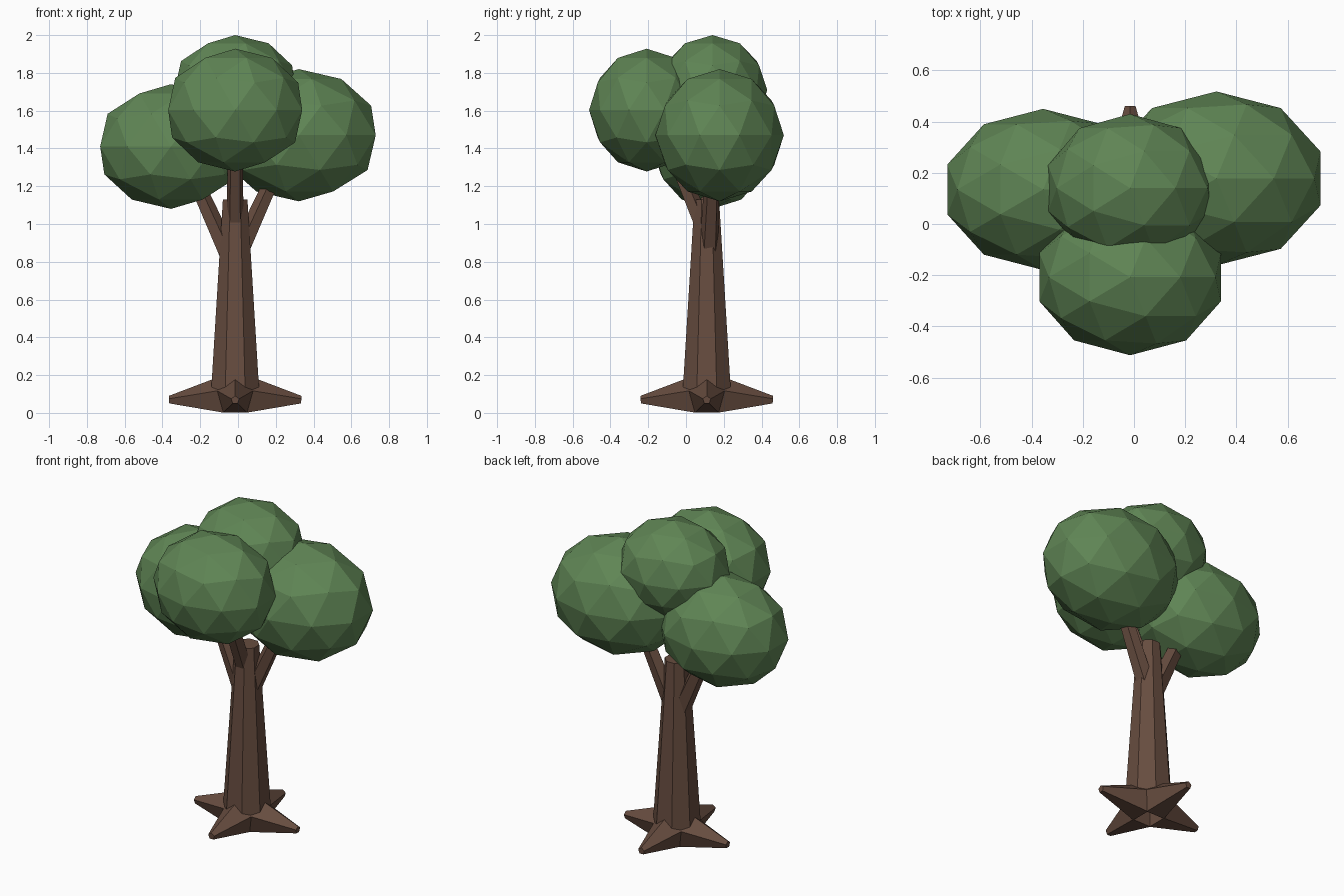
import bpy, bmesh, math
from mathutils import Vector

if "Cube" in bpy.data.objects:
    bpy.data.objects.remove(bpy.data.objects["Cube"])


def material(name, rgb):
    m = bpy.data.materials.new(name)
    m.diffuse_color = (*rgb, 1)
    m.use_nodes = True
    m.node_tree.nodes["Principled BSDF"].inputs["Base Color"].default_value = m.diffuse_color
    return m


BARK = material("bark brown", (0.135, 0.073, 0.050))
LEAF = material("leaf green", (0.115, 0.235, 0.090))


def finish(name, bm, mat):
    bmesh.ops.recalc_face_normals(bm, faces=bm.faces)
    me = bpy.data.meshes.new(name)
    bm.to_mesh(me)
    bm.free()
    me.materials.append(mat)
    ob = bpy.data.objects.new(name, me)
    bpy.context.collection.objects.link(ob)
    return ob


def taper(name, a, b, ra, rb, sides, up, turn=0.0):
    """Flat-sided tapered limb from a to b; first corner points towards 'up'."""
    a, b, up = Vector(a), Vector(b), Vector(up)
    axis = (b - a).normalized()
    u = (up - axis * up.dot(axis)).normalized()
    v = axis.cross(u)
    bm = bmesh.new()
    rings = []
    for p, r in ((a, ra), (b, rb)):
        angles = [turn + math.tau * k / sides for k in range(sides)]
        rings.append([bm.verts.new(p + (u * math.cos(t) + v * math.sin(t)) * r) for t in angles])
    for k in range(sides):
        j = (k + 1) % sides
        bm.faces.new((rings[0][k], rings[0][j], rings[1][j], rings[1][k]))
    bm.faces.new(rings[0])
    bm.faces.new(rings[1])
    return finish(name, bm, BARK)


CX, CY = -0.015, 0.11

# Eight-sided trunk with flats facing the axes
c8 = math.cos(math.pi / 8)
taper("trunk", (CX, CY, 0.12), (CX, CY, 1.13), 0.127 / c8, 0.065 / c8, 8, (1, 0, 0), math.pi / 8)

# Four five-sided roots
for i in range(4):
    d = Vector((math.cos(i * math.pi / 2), math.sin(i * math.pi / 2), 0))
    base = Vector((CX, CY, 0.088)) + d * 0.065
    tip = Vector((CX, CY, 0.068)) + d * 0.35
    taper(f"root_{i + 1}", base, tip, 0.108, 0.022, 5, (0, 0, 1))

# Three branches reaching into the leaves
taper("left_branch", (-0.035, 0.115, 0.80), (-0.22, 0.125, 1.21), 0.055, 0.043, 5, (0, 0, 1))
taper("right_branch", (0.00, 0.12, 0.83), (0.20, 0.14, 1.27), 0.053, 0.040, 5, (0, 0, 1))
taper("front_branch", (CX, 0.13, 0.88), (CX, -0.08, 1.40), 0.048, 0.042, 5, (0, 0, 1))

# Four faceted leaf clumps: centre, radii
CLUMPS = {
    "front_leaves": ((-0.015, -0.208, 1.603), (0.373, 0.305, 0.325)),
    "top_leaves": ((-0.015, 0.14, 1.71), (0.337, 0.29, 0.29)),
    "right_leaves": ((0.322, 0.178, 1.47), (0.428, 0.34, 0.35)),
    "left_leaves": ((-0.355, 0.135, 1.41), (0.394, 0.315, 0.33)),
}
for name, (centre, radii) in CLUMPS.items():
    bm = bmesh.new()
    bmesh.ops.create_icosphere(bm, subdivisions=2, radius=1)
    bmesh.ops.scale(bm, vec=radii, verts=bm.verts)
    bmesh.ops.translate(bm, vec=centre, verts=bm.verts)
    finish(name, bm, LEAF)
